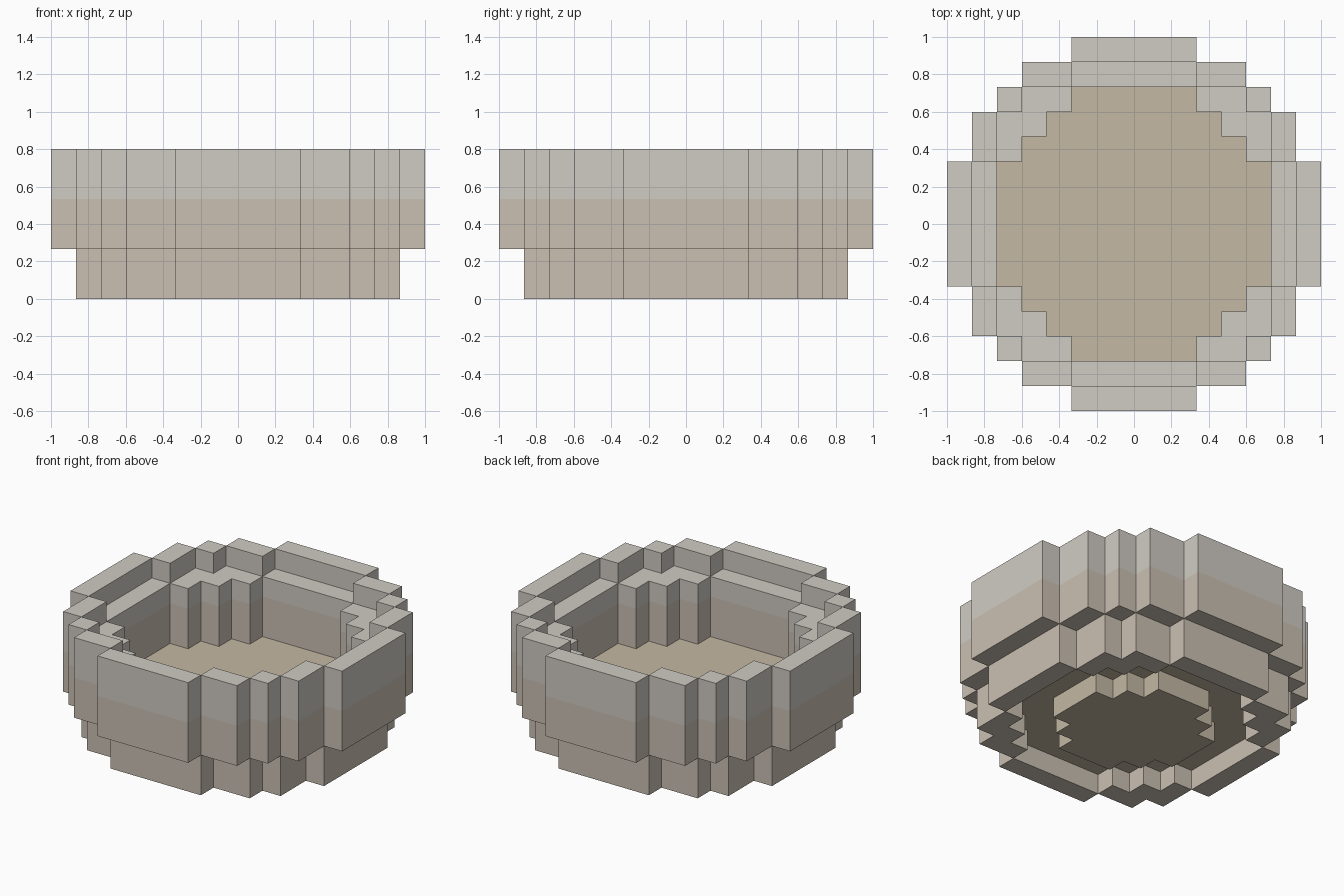
import bpy, bmesh
from mathutils import Vector

if "Cube" in bpy.data.objects:
    bpy.data.objects.remove(bpy.data.objects["Cube"])

U = 2 / 15  # block size: the basin is 15 blocks across and 6 high

# Stepped discs: half-width in blocks for each row counted from the centre
OUTER = [7, 7, 7, 6, 6, 5, 4, 2]
MIDDLE = [6, 6, 6, 5, 5, 4, 2]
INNER = [5, 5, 5, 4, 3, 2]
FOOT = [3, 3, 2, 1]


def disc(rows):
    n = len(rows) - 1
    return {(i, j) for j in range(-n, n + 1)
            for i in range(-rows[abs(j)], rows[abs(j)] + 1)}


outer, middle, inner, foot = map(disc, (OUTER, MIDDLE, INNER, FOOT))


def layer(cells, *levels):
    return {(i, j, k) for (i, j) in cells for k in levels}


parts = {
    # grey top courses: full wall, then the raised outer lip
    "stone_rim": (layer(outer - inner, 4) | layer(outer - middle, 5),
                  (0.63, 0.60, 0.55, 1)),
    # tan lower courses: foot ring, then the wider wall
    "lower_wall": (layer(middle - inner, 0, 1) | layer(outer - inner, 2, 3),
                   (0.60, 0.53, 0.45, 1)),
    # sandy basin floor with a small foot underneath
    "basin_floor": (layer(inner, 1) | layer(foot, 0),
                    (0.55, 0.48, 0.37, 1)),
}
solid = set().union(*(cells for cells, _ in parts.values()))


def build(name, cells, color):
    bm = bmesh.new()
    for c in cells:
        centre = Vector((c[0], c[1], c[2] + 0.5))
        for axis in range(3):
            for sign in (-1, 1):
                step = [0, 0, 0]
                step[axis] = sign
                if tuple(a + b for a, b in zip(c, step)) in solid:
                    continue  # only outside faces are kept
                n = Vector(step) * 0.5
                a, b = Vector((0, 0, 0)), Vector((0, 0, 0))
                a[(axis + 1) % 3] = 0.5
                b[(axis + 2) % 3] = 0.5 * sign
                quad = (-a - b, a - b, a + b, b - a)
                bm.faces.new([bm.verts.new((centre + n + q) * U) for q in quad])
    bmesh.ops.remove_doubles(bm, verts=bm.verts, dist=0.001)
    # merge coplanar block faces into large flat faces
    bmesh.ops.dissolve_limit(bm, angle_limit=0.01, verts=bm.verts, edges=bm.edges)
    mesh = bpy.data.meshes.new(name)
    bm.to_mesh(mesh)
    bm.free()
    mat = bpy.data.materials.new(name + "_colour")
    mat.diffuse_color = color
    mat.use_nodes = True
    mat.node_tree.nodes["Principled BSDF"].inputs["Base Color"].default_value = mat.diffuse_color
    mesh.materials.append(mat)
    bpy.context.collection.objects.link(bpy.data.objects.new(name, mesh))


for name, (cells, color) in parts.items():
    build(name, cells, color)
